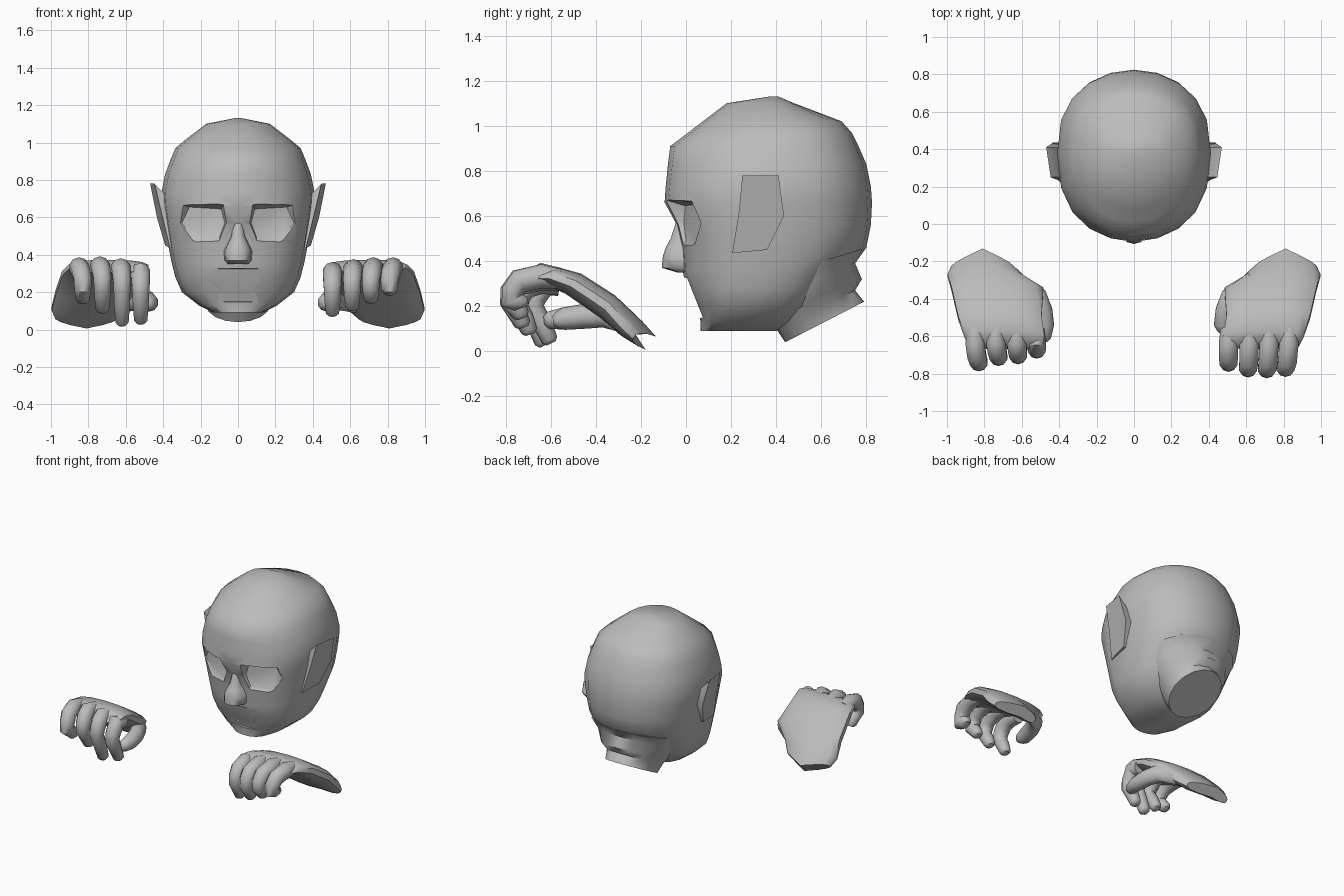
import bpy, bmesh, math
from mathutils import Vector

cube = bpy.data.objects.get("Cube")
if cube:
    bpy.data.objects.remove(cube, do_unlink=True)

grey = bpy.data.materials.new("plain grey")
grey.use_nodes = True
grey.diffuse_color = (0.5, 0.5, 0.5, 1)
grey.node_tree.nodes["Principled BSDF"].inputs["Base Color"].default_value = (0.5, 0.5, 0.5, 1)
parts = []


def loft(name, rings):
    """Skin a stack of equal rings and close both ends."""
    bm = bmesh.new()
    rows = [[bm.verts.new(p) for p in ring] for ring in rings]
    n = len(rows[0])
    for a, b in zip(rows, rows[1:]):
        for i in range(n):
            j = (i + 1) % n
            bm.faces.new((a[i], a[j], b[j], b[i]))
    bm.faces.new(rows[0])
    bm.faces.new(rows[-1])
    bmesh.ops.recalc_face_normals(bm, faces=bm.faces)
    mesh = bpy.data.meshes.new(name)
    bm.to_mesh(mesh)
    bm.free()
    obj = bpy.data.objects.new(name, mesh)
    bpy.context.collection.objects.link(obj)
    mesh.materials.append(grey)
    parts.append(obj)
    return obj


def power(v, e):
    return math.copysign(abs(v) ** e, v)


def section(centre, axis, half_width, n=8, e=1.0):
    """Rounded ring spanned by the x direction and the given half axis."""
    ring = []
    for i in range(n):
        a = 2 * math.pi * i / n
        ring.append(Vector(centre) + Vector(axis) * power(math.cos(a), e)
                    + Vector((half_width * power(math.sin(a), e), 0, 0)))
    return ring


def level(z, front, back, half_width, mid, e, n=20):
    """Horizontal ring with separate front and back depth."""
    ring = []
    for i in range(n):
        a = 2 * math.pi * i / n
        c = math.cos(a)
        y = mid - (mid - front) * c ** e if c > 0 else mid + (back - mid) * abs(c) ** 0.78
        ring.append(Vector((half_width * math.sin(a), y, z)))
    return ring


def tube(name, path, radii, s, n=10):
    """Finger-like tube along a path bending mostly in the yz plane."""
    pts = [Vector((s * x, y, z)) for x, y, z in path]
    rings = []
    for i, (p, r) in enumerate(zip(pts, radii)):
        t = pts[min(i + 1, len(pts) - 1)] - pts[max(i - 1, 0)]
        axis = Vector((0, -t.z, t.y)).normalized() * r
        rings.append(section(p, axis, r, n))
    return loft(name, rings)


# Skull and jaw: height, front, back, half width, widest depth, front roundness
head = loft("head", [level(*r) for r in (
    (0.09, 0.065, 0.40, 0.13, 0.25, 0.5),
    (0.13, 0.065, 0.50, 0.21, 0.28, 0.5),
    (0.20, 0.05, 0.58, 0.30, 0.32, 0.55),
    (0.28, 0.00, 0.64, 0.335, 0.35, 0.65),
    (0.36, -0.015, 0.70, 0.355, 0.37, 0.65),
    (0.46, -0.02, 0.80, 0.375, 0.38, 0.6),
    (0.56, -0.04, 0.82, 0.39, 0.38, 0.6),
    (0.66, -0.095, 0.825, 0.405, 0.38, 0.75),
    (0.73, -0.09, 0.82, 0.41, 0.38, 0.8),
    (0.83, -0.08, 0.80, 0.39, 0.38, 0.85),
    (0.91, -0.07, 0.765, 0.36, 0.38, 0.95),
    (0.97, 0.01, 0.735, 0.335, 0.38, 1),
    (1.02, 0.075, 0.69, 0.275, 0.38, 1),
    (1.10, 0.18, 0.48, 0.17, 0.37, 1),
    (1.13, 0.37, 0.41, 0.02, 0.39, 1))])


def carve(outline, depth, widen):
    """Sink a flat-bottomed recess into the head."""
    bottom = [Vector((x, depth(x, z), z)) for x, z in outline]
    top = []
    for x, z in outline:
        wx, wz = widen(x, z)
        top.append(Vector((wx, depth(x, z) - 0.15, wz)))
    cutter = loft("recess_cutter", [bottom, top])
    cutter.hide_render = True
    mod = head.modifiers.new("recess", "BOOLEAN")
    mod.object = cutter
    mod.operation = "DIFFERENCE"
    mod.solver = "EXACT"
    graph = bpy.context.evaluated_depsgraph_get()
    mesh = bpy.data.meshes.new_from_object(head.evaluated_get(graph))
    head.modifiers.clear()
    head.data = mesh
    parts.remove(cutter)
    bpy.data.objects.remove(cutter, do_unlink=True)


# Eye sockets with flat eyes
eye = ((0.07, 0.57), (0.09, 0.645), (0.26, 0.655), (0.30, 0.57), (0.235, 0.485), (0.10, 0.49))
for s in (1, -1):
    carve([(s * x, z) for x, z in eye],
          lambda x, z: (abs(x) - 0.07) * 0.35 - 0.01,
          lambda x, z: (math.copysign(0.03 + (abs(x) - 0.07) * 2, x),
                        0.57 + (z - 0.57) * (1.6 if z > 0.57 else 2.8)))

# Shallow flat mouth and chin recess
half = ((0.12, 0.325), (0.15, 0.29), (0.14, 0.15))
carve(list(half) + [(-x, z) for x, z in reversed(half)],
      lambda x, z: 0.015 + (0.3 - z) * 0.4,
      lambda x, z: (x * 1.3, 0.24 + (z - 0.24) * 1.3))

# Nose
loft("nose", [level(z, f, 0.09, w, 0.03, 0.55, 12) for z, f, w in (
    (0.57, -0.045, 0.03), (0.50, -0.068, 0.04), (0.46, -0.09, 0.06),
    (0.42, -0.103, 0.08), (0.37, -0.107, 0.075), (0.35, -0.04, 0.06))])

# Neck stump: front and back point of each slanted ring, half width
neck = []
for fy, fz, by, bz, w in (
        (0.44, 0.04, 0.79, 0.22, 0.17), (0.40, 0.10, 0.75, 0.27, 0.19),
        (0.36, 0.15, 0.78, 0.32, 0.235), (0.34, 0.22, 0.75, 0.39, 0.28),
        (0.34, 0.32, 0.80, 0.46, 0.31)):
    neck.append(section((0, (fy + by) / 2, (fz + bz) / 2),
                        (0, (fy - by) / 2, (fz - bz) / 2), w, 16))
loft("neck", neck)

# Ears: leaning flat slabs
ear = ((0.25, 0.78), (0.41, 0.78), (0.435, 0.60), (0.36, 0.45), (0.205, 0.435), (0.235, 0.62))
for s, side in ((1, "left"), (-1, "right")):
    outer, inner = [], []
    for y, z in ear:
        x = 0.385 + (z - 0.45) * 0.22 + (y - 0.33) * 0.15
        outer.append(Vector((s * x, y, z)))
        inner.append(Vector((s * (x - 0.06), y, z - 0.06 * (z > 0.7))))
    loft(side + "_ear", [inner, outer])


def hand(side, s, fingers, tip_back, thumb_tip):
    # Palm: depth, height, inner and outer edge, half thickness, wrist point
    rows = []
    for y, z, x0, x1, t, point in (
            (-0.155, 0.035, 0.64, 0.98, 0.036, 0.45), (-0.22, 0.09, 0.585, 1.0, 0.05, 0.3),
            (-0.35, 0.20, 0.48, 0.98, 0.058, 0), (-0.50, 0.30, 0.49, 0.945, 0.055, 0),
            (-0.60, 0.335, 0.475, 0.91, 0.048, 0), (-0.65, 0.33, 0.48, 0.885, 0.03, 0)):
        ring = section((s * (x0 + x1) / 2, y, z), (0, t * 0.65, t * 0.8), (x1 - x0) / 2, 14, 0.8)
        for p in ring:
            p.y -= point * abs(abs(p.x) - 0.81)
            p.z += point * 0.4 * abs(abs(p.x) - 0.81)
        rows.append(ring)
    loft(side + "_palm", rows)
    # Curled fingers: position, top height, foremost reach, tip height
    for name, x, top, reach, tip in fingers:
        y = reach + 0.045
        root = x * 1.06 - 0.03
        path = ((root, -0.56, top - 0.065), (root, -0.64, top - 0.052),
                ((root + x) / 2, y + 0.035, top - 0.075), (x, y + 0.005, top - 0.12),
                (x, y, top - 0.165), (x, y + tip_back * 0.5, (top - 0.13 + tip) / 2),
                (x, y + tip_back, tip + 0.02), (x, y + tip_back * 1.1, tip + 0.005))
        tube(f"{side}_{name}_finger", path,
             (0.045, 0.054, 0.053, 0.05, 0.047, 0.044, 0.037, 0.022), s)
    # Thumb
    tube(side + "_thumb", ((0.62, -0.29, 0.13), (0.53, -0.36, 0.165), (0.49, -0.45, 0.155),
                           (0.475, -0.54, 0.145), (0.48, thumb_tip + 0.02, 0.138),
                           (0.482, thumb_tip, 0.136)),
         (0.045, 0.06, 0.055, 0.05, 0.038, 0.02), s)


hand("left", 1, (("index", 0.505, 0.36, -0.79, 0.07), ("middle", 0.61, 0.375, -0.82, 0.10),
                 ("ring", 0.71, 0.385, -0.825, 0.14), ("little", 0.81, 0.385, -0.82, 0.19)),
     0.05, -0.59)
hand("right", -1, (("index", 0.52, 0.355, -0.72, 0.03), ("middle", 0.62, 0.38, -0.75, 0.02),
                   ("ring", 0.725, 0.39, -0.76, 0.09), ("little", 0.83, 0.385, -0.79, 0.14)),
     0.07, -0.63)

# Smooth shading with sharp creases kept
bpy.ops.object.select_all(action="DESELECT")
for obj in parts:
    obj.select_set(True)
bpy.context.view_layer.objects.active = head
bpy.ops.object.shade_smooth_by_angle(angle=math.radians(50))
